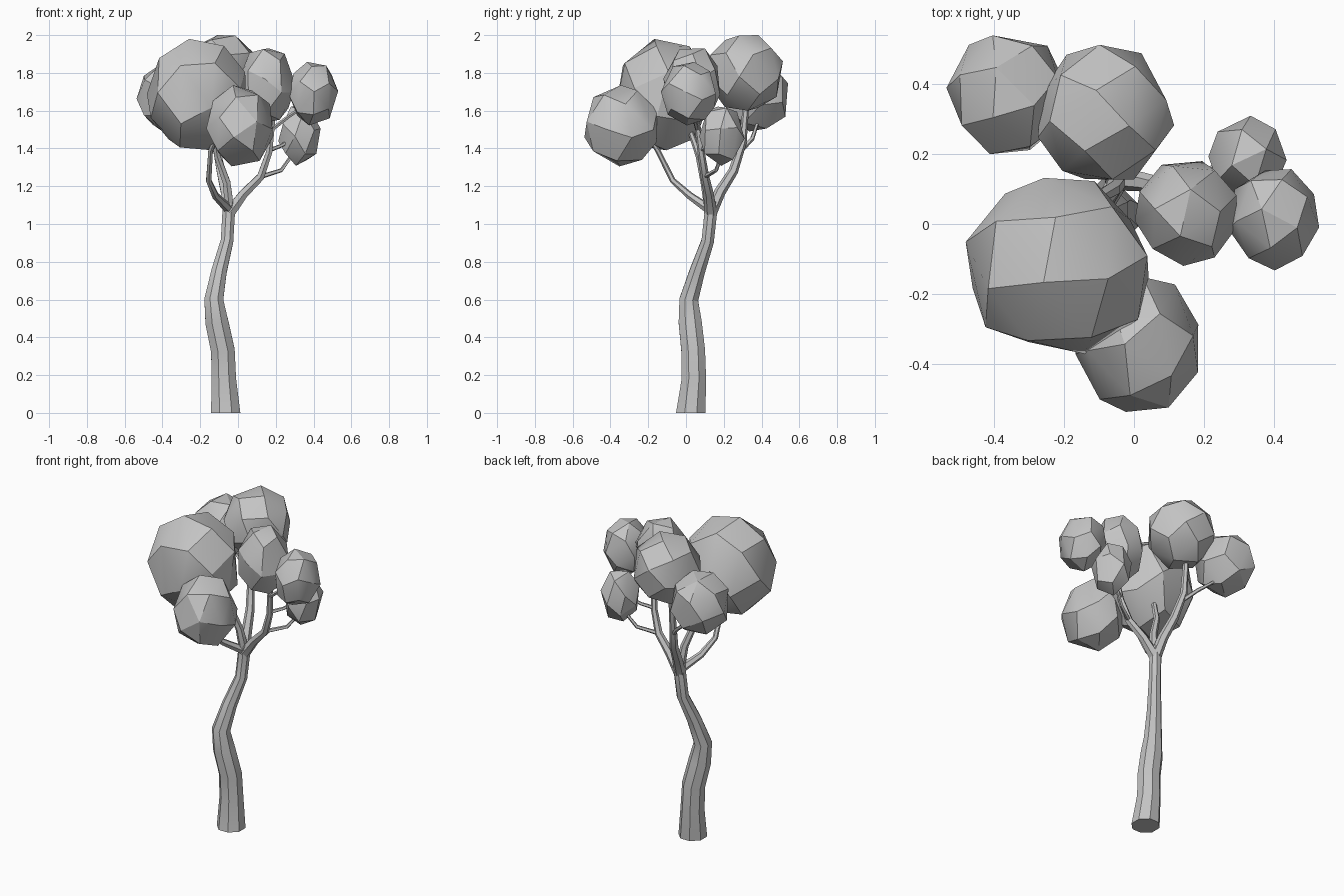
import bpy, bmesh, math, random
from mathutils import Vector, Euler

cube = bpy.data.objects.get("Cube")
if cube:
    bpy.data.objects.remove(cube, do_unlink=True)

random.seed(4)
UP = Vector((0, 0, 1))

# One plain grey for the whole tree
grey = bpy.data.materials.new("plain_grey")
grey.use_nodes = True
grey.diffuse_color = (0.55, 0.55, 0.55, 1)
grey.node_tree.nodes["Principled BSDF"].inputs["Base Color"].default_value = (0.55, 0.55, 0.55, 1)


def finish(name, bm):
    bmesh.ops.recalc_face_normals(bm, faces=bm.faces)
    mesh = bpy.data.meshes.new(name)
    bm.to_mesh(mesh)
    bm.free()
    mesh.materials.append(grey)
    obj = bpy.data.objects.new(name, mesh)
    bpy.context.collection.objects.link(obj)
    bpy.ops.object.select_all(action='DESELECT')
    obj.select_set(True)
    bpy.context.view_layer.objects.active = obj
    bpy.ops.object.shade_smooth_by_angle(angle=math.radians(28))


def limb(name, path, sides, flat_base=False):
    """Faceted tapering tube through (x, y, z, radius) points."""
    bm = bmesh.new()
    pts = [Vector(p[:3]) for p in path]
    rings = []
    for i, p in enumerate(pts):
        d = pts[min(i + 1, len(pts) - 1)] - pts[max(i - 1, 0)]
        if flat_base and i == 0:
            d = UP
        turn = UP.rotation_difference(d.normalized())
        ring = []
        for k in range(sides):
            a = math.tau * (k + 0.5) / sides
            ring.append(bm.verts.new(p + turn @ Vector((math.cos(a), math.sin(a), 0)) * path[i][3]))
        rings.append(ring)
    for low, high in zip(rings, rings[1:]):
        for k in range(sides):
            n = (k + 1) % sides
            bm.faces.new((low[k], low[n], high[n], high[k]))
    bm.faces.new(rings[0])
    bm.faces.new(rings[-1])
    finish(name, bm)


def foliage(name, centre, radii, count=23):
    """Faceted clump: hull of evenly spread points fitted to a box."""
    bm = bmesh.new()
    spin = Euler([random.uniform(0, math.tau) for _ in range(3)]).to_matrix()
    pts = []
    for i in range(count):
        z = 1 - (2 * i + 1) / count
        r = math.sqrt(1 - z * z)
        a = i * math.pi * (3 - math.sqrt(5))
        pts.append(spin @ Vector((r * math.cos(a), r * math.sin(a), z)))
    lo = [min(p[k] for p in pts) for k in range(3)]
    hi = [max(p[k] for p in pts) for k in range(3)]
    for p in pts:
        bm.verts.new([centre[k] + radii[k] * (2 * (p[k] - lo[k]) / (hi[k] - lo[k]) - 1)
                      for k in range(3)])
    bmesh.ops.convex_hull(bm, input=bm.verts)
    finish(name, bm)


# Bent trunk
limb("trunk", [(-.065, .025, 0, .084), (-.075, .042, .18, .07), (-.08, .038, .33, .068),
               (-.112, .022, .48, .066), (-.128, .015, .6, .054), (-.1, .06, .75, .044),
               (-.058, .115, .91, .036), (-.05, .13, 1.05, .036), (-.045, .13, 1.12, .034)],
     8, True)

# Main branches
limb("front_branch", [(-.05, .12, 1.08, .026), (-.12, .02, 1.15, .02), (-.155, -.07, 1.23, .016),
                      (-.145, -.15, 1.39, .014), (-.1, -.22, 1.5, .01)], 6)
limb("back_branch", [(-.05, .13, 1.06, .034), (-.065, .18, 1.17, .03), (-.09, .25, 1.28, .026),
                     (-.12, .3, 1.43, .021), (-.12, .32, 1.65, .016)], 6)
limb("left_branch", [(-.045, .13, 1.06, .034), (.03, .12, 1.16, .027), (.12, .1, 1.25, .023),
                     (.165, .08, 1.38, .019), (.19, .05, 1.6, .014)], 6)
limb("middle_branch", [(-.045, .125, 1.08, .028), (-.06, .1, 1.22, .023), (-.11, .07, 1.36, .019),
                       (-.13, .02, 1.5, .014)], 6)

# Twigs
limb("back_twig", [(-.11, .28, 1.38, .014), (-.18, .35, 1.45, .012), (-.29, .38, 1.54, .009)], 5)
limb("low_left_twig", [(.12, .1, 1.25, .013), (.23, .16, 1.285, .011), (.29, .19, 1.37, .009)], 5)
limb("high_left_twig", [(.165, .08, 1.39, .012), (.23, .12, 1.415, .01), (.3, .16, 1.46, .008)], 5)
limb("outer_twig", [(.18, .06, 1.5, .012), (.27, .04, 1.57, .01), (.36, .01, 1.63, .008)], 5)

# Foliage clumps
foliage("large_foliage", (-.22, -.12, 1.685), (.262, .252, .295), 25)
foliage("front_foliage", (.008, -.345, 1.52), (.176, .193, .215))
foliage("back_right_foliage", (-.365, .37, 1.67), (.172, .17, .18))
foliage("back_foliage", (-.08, .32, 1.8), (.195, .193, .2), 25)
foliage("left_foliage", (.148, .03, 1.73), (.146, .15, .2))
foliage("outer_left_foliage", (.4, .012, 1.69), (.13, .145, .168))
foliage("low_left_foliage", (.325, .19, 1.465), (.112, .12, .157), 18)
